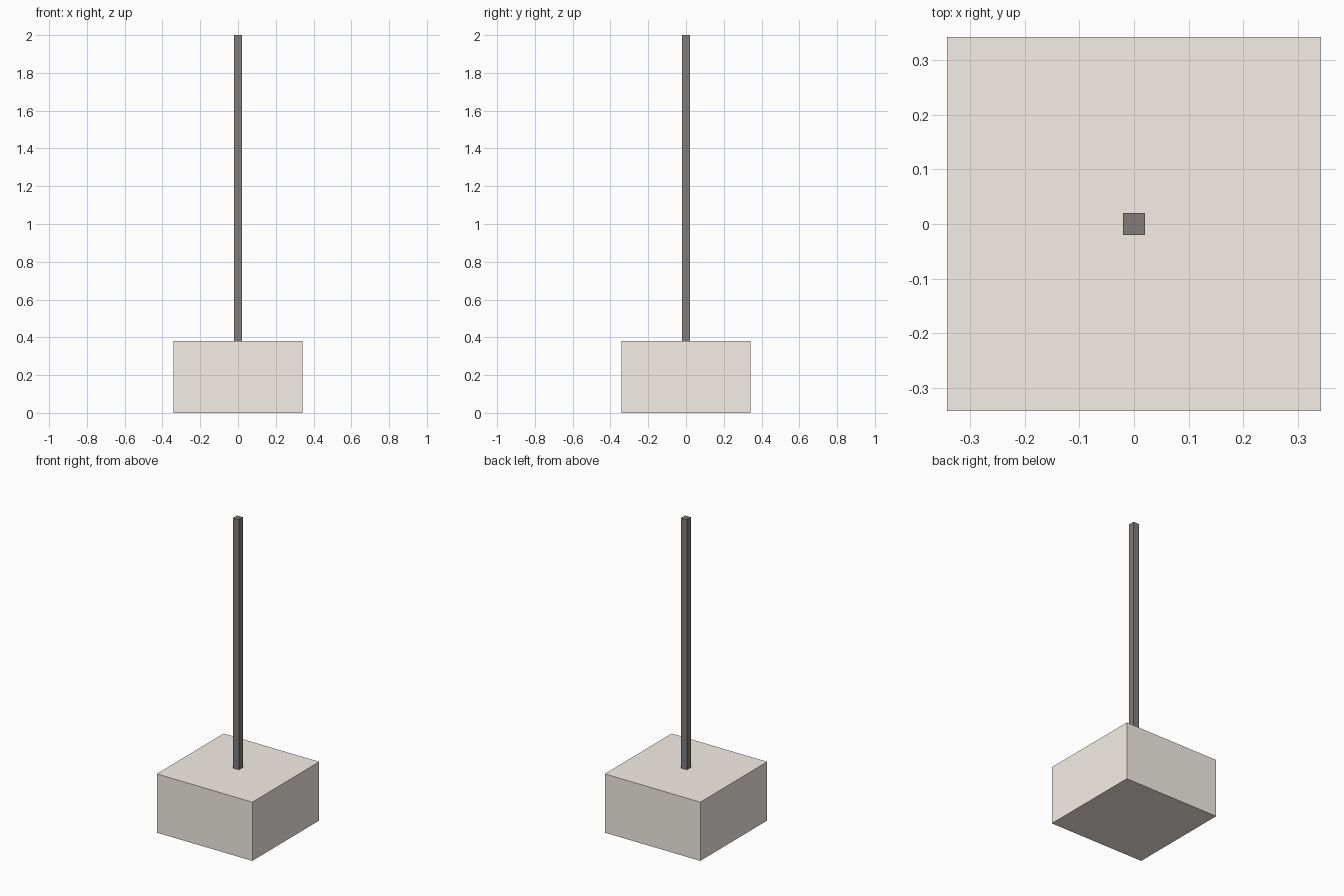
import bpy

if "Cube" in bpy.data.objects:
    bpy.data.objects.remove(bpy.data.objects["Cube"])


def material(name, color):
    mat = bpy.data.materials.new(name)
    mat.diffuse_color = (*color, 1.0)
    mat.use_nodes = True
    mat.node_tree.nodes["Principled BSDF"].inputs["Base Color"].default_value = mat.diffuse_color
    return mat


def box(name, width, z_min, z_max, mat):
    """Square upright block centred on the z axis."""
    bpy.ops.mesh.primitive_cube_add(size=1, location=(0, 0, (z_min + z_max) / 2))
    obj = bpy.context.object
    obj.name = name
    obj.scale = (width, width, z_max - z_min)
    bpy.ops.object.transform_apply(location=False, rotation=False, scale=True)
    obj.data.materials.append(mat)
    return obj


BASE_TOP = 0.38

# Heavy block base
box("base_block", 0.684, 0.0, BASE_TOP, material("pale_stone", (0.91, 0.86, 0.80)))

# Slim square post standing on the base
box("post", 0.04, BASE_TOP, 2.0, material("dark_metal", (0.22, 0.205, 0.19)))
